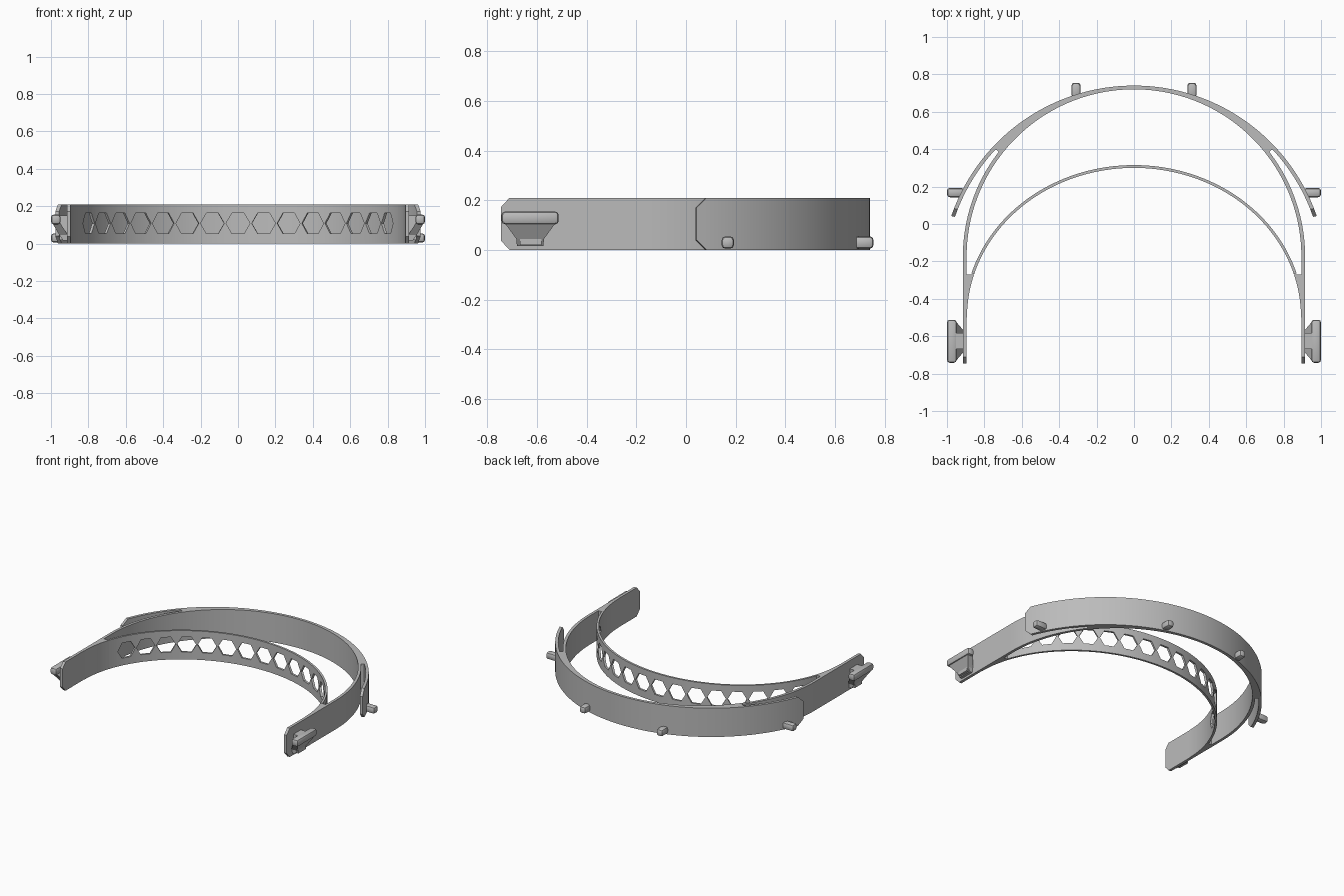
import bpy, bmesh, math
from mathutils import Matrix, Vector

cube = bpy.data.objects.get("Cube")
if cube:
    bpy.data.objects.remove(cube, do_unlink=True)

HEIGHT = 0.21
CY = -0.175          # centre of the back arc
THICK = 0.02
R_IN = 0.895         # inner radius of the back arc
R_WING = 1.033       # outer radius of the wing arc
SPLIT = 0.66         # angle where wing and arm part
HEAD_CY = -0.5       # centre of the forehead ellipse
HEAD_T = 0.293       # ellipse angle where the forehead band leaves the arm

grey = bpy.data.materials.new("grey plastic")
grey.use_nodes = True
grey.diffuse_color = (0.5, 0.5, 0.5, 1)
grey.node_tree.nodes["Principled BSDF"].inputs["Base Color"].default_value = (0.5, 0.5, 0.5, 1)


def finish(name, bm, smooth=True):
    bmesh.ops.recalc_face_normals(bm, faces=bm.faces)
    mesh = bpy.data.meshes.new(name)
    bm.to_mesh(mesh)
    bm.free()
    mesh.materials.append(grey)
    obj = bpy.data.objects.new(name, mesh)
    bpy.context.collection.objects.link(obj)
    bpy.ops.object.select_all(action='DESELECT')
    obj.select_set(True)
    bpy.context.view_layer.objects.active = obj
    if smooth:
        bpy.ops.object.shade_smooth_by_angle(angle=math.radians(30))
    return obj


def strip(name, inner, outer, chamfer=None, side=1):
    """Upright band between two plan curves; chamfer(i) trims top and bottom."""
    bm = bmesh.new()
    rings = []
    for i, (p, q) in enumerate(zip(inner, outer)):
        c = chamfer(i) if chamfer else 0
        rings.append([bm.verts.new((side * x, y, z)) for x, y, z in
                      ((*p, c), (*q, c), (*q, HEIGHT - c), (*p, HEIGHT - c))])
    for a, b in zip(rings, rings[1:]):
        for k in range(4):
            bm.faces.new((a[k], a[k - 1], b[k - 1], b[k]))
    bm.faces.new(rings[0])
    bm.faces.new(rings[-1])
    return finish(name, bm)


def spread(a, b, n):
    return [a + (b - a) * i / n for i in range(n + 1)]


def arc(r, t):
    return r * math.cos(t), CY + r * math.sin(t)


def wing(r, t):
    """Point on the larger wing arc, seen at angle t from the back arc centre."""
    d = 0.118
    s = math.sin(t)
    return arc(-d * s + math.sqrt(r * r - d * d * (1 - s * s)), t)


def ellipse(grow, t):
    return (0.893 + grow) * math.cos(t), HEAD_CY + (0.8 + grow) * math.sin(t)


def block(name, lo, hi, bevel, side=1):
    bm = bmesh.new()
    size = Vector(hi) - Vector(lo)
    mid = (Vector(hi) + Vector(lo)) / 2
    mid.x *= side
    bmesh.ops.create_cube(bm, size=1, matrix=Matrix.Translation(mid) @ Matrix.Diagonal((*size, 1)))
    if bevel:
        bmesh.ops.bevel(bm, geom=bm.edges[:], offset=bevel, segments=2, profile=0.5, affect='EDGES')
    return finish(name, bm)


# Solid crescent at the back
ts = spread(SPLIT, math.pi - SPLIT, 64)
strip("back_crescent", [arc(R_IN, t) for t in ts], [wing(R_WING, t) for t in ts])

for side, label in ((1, "left"), (-1, "right")):
    # Free wing tip with clipped corners
    ts = [0.219, 0.262] + spread(0.28, SPLIT, 18)
    strip(label + "_wing", [wing(R_WING - THICK, t) for t in ts], [wing(R_WING, t) for t in ts],
          lambda i: 0.04 if i == 0 else 0, side)

    # Straight temple arm running into the back arc
    ts = spread(0, SPLIT, 24)
    inner = [(R_IN, -0.745), (R_IN, -0.71)] + [arc(R_IN, t) for t in ts]
    outer = [(R_IN + THICK, -0.745), (R_IN + THICK, -0.71)] + [arc(R_IN + THICK, t) for t in ts]
    strip(label + "_arm", inner, outer, lambda i: 0.038 if i == 0 else 0, side)

    # Wedge where the forehead band grows out of the arm
    inner = [ellipse(0, t) for t in spread(0, HEAD_T, 10)]
    strip(label + "_band_root", inner, [(R_IN, y) for x, y in inner], None, side)

    # Strap hook: rounded bar, web and tapering support below
    block(label + "_hook_bar", (0.948, -0.742, 0.103), (1, -0.512, 0.155), 0.015, side)
    block(label + "_hook_web", (0.91, -0.668, 0.02), (0.955, -0.582, 0.15), 0, side)
    bm = bmesh.new()
    rings = []
    for z, half, x0, x1 in ((0.112, 0.105, 0.952, 0.994), (0.045, 0.056, 0.91, 0.955), (0.015, 0.053, 0.91, 0.935)):
        rings.append([bm.verts.new((side * x, -0.627 + y, z)) for x, y in
                      ((x0, -half), (x1, -half), (x1, half), (x0, half))])
    for a, b in zip(rings, rings[1:]):
        for k in range(4):
            bm.faces.new((a[k], a[k - 1], b[k - 1], b[k]))
    bm.faces.new(rings[0])
    bm.faces.new(rings[-1])
    finish(label + "_hook_support", bm, False)

    # Visor pegs
    block(label + "_side_peg", (0.908, 0.143, 0.005), (1, 0.193, 0.055), 0.016, side)
    block(label + "_back_peg", (0.285, 0.675, 0.005), (0.335, 0.755, 0.055), 0.016, side)

# Forehead band
ts = spread(HEAD_T, math.pi - HEAD_T, 72)
band = strip("forehead_band", [ellipse(0, t) for t in ts], [ellipse(0.015, t) for t in ts])

# Hexagonal vents, evenly spaced along the band
bm = bmesh.new()
for side in (1, -1):
    t, gone, count = math.pi / 2, 0.0, 0
    while count < 8:
        if gone >= count * 0.138:
            if side == 1 or count:
                x, y = ellipse(0.007, t)
                normal = Vector((math.cos(t) / 0.9, math.sin(t) / 0.807, 0)).normalized()
                tangent = Vector((-normal.y, normal.x, 0))
                basis = Matrix((tangent, Vector((0, 0, 1)), normal)).transposed().to_4x4()
                bmesh.ops.create_cone(bm, cap_ends=True, segments=6, radius1=0.064, radius2=0.064, depth=0.1,
                                      matrix=Matrix.Translation((side * x, y, 0.108))
                                      @ Matrix.Diagonal((side, 1, 1, 1)) @ basis
                                      @ Matrix.Rotation(math.pi / 6, 4, 'Z'))
            count += 1
        t -= 0.001
        gone += 0.001 * math.hypot(0.9 * math.sin(t), 0.807 * math.cos(t))
# Turn each hexagon so that its points lie along the band
cutter = finish("vent_cutter", bm, False)
cutter.hide_render = True
mod = band.modifiers.new("vents", 'BOOLEAN')
mod.operation = 'DIFFERENCE'
mod.solver = 'EXACT'
mod.object = cutter
bpy.ops.object.select_all(action='DESELECT')
band.select_set(True)
bpy.context.view_layer.objects.active = band
bpy.ops.object.modifier_apply(modifier=mod.name)
bpy.data.objects.remove(cutter, do_unlink=True)
bpy.ops.object.shade_smooth_by_angle(angle=math.radians(30))
